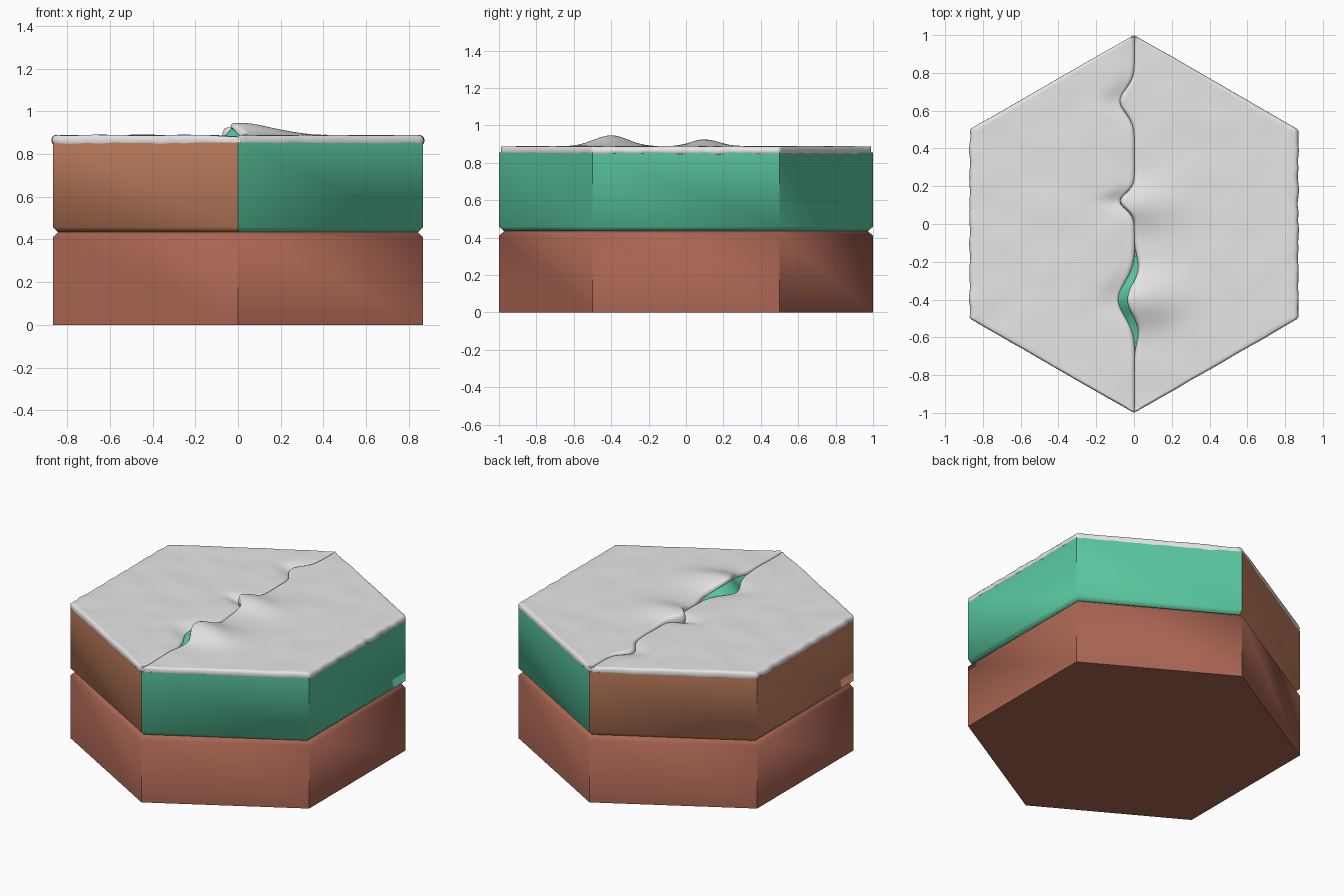
import bpy, bmesh, math
from mathutils import Vector, noise

cube = bpy.data.objects.get("Cube")
if cube:
    bpy.data.objects.remove(cube, do_unlink=True)


def material(name, rgb):
    m = bpy.data.materials.new(name)
    m.use_nodes = True
    m.diffuse_color = (*rgb, 1)
    m.node_tree.nodes["Principled BSDF"].inputs["Base Color"].default_value = (*rgb, 1)
    return m


RED_BROWN = material("red brown", (0.40, 0.13, 0.085))
TAN = material("tan brown", (0.57, 0.225, 0.12))
GREEN = material("green", (0.10, 0.58, 0.35))
WHITE = material("snow white", (0.8, 0.8, 0.8))


def loft(name, rings, mat, angle=50):
    """Skin a list of closed rings and cap both ends."""
    bm = bmesh.new()
    rows = [[bm.verts.new(p) for p in ring] for ring in rings]
    for low, high in zip(rows, rows[1:]):
        for i in range(len(low)):
            j = (i + 1) % len(low)
            bm.faces.new((low[i], low[j], high[j], high[i]))
    bm.faces.new(rows[0])
    bm.faces.new(rows[-1])
    bmesh.ops.recalc_face_normals(bm, faces=bm.faces[:])
    mesh = bpy.data.meshes.new(name)
    bm.to_mesh(mesh)
    bm.free()
    mesh.materials.append(mat)
    mesh.shade_smooth()
    mesh.set_sharp_from_angle(angle=math.radians(angle))
    obj = bpy.data.objects.new(name, mesh)
    bpy.context.collection.objects.link(obj)
    return obj


def hexagon(z, radius, corners=range(6)):
    """Corner 0 points to the back, the rest run round through +x."""
    return [(radius * math.sin(k * math.pi / 3), radius * math.cos(k * math.pi / 3), z)
            for k in corners]


# Foundation with a chamfered upper rim
loft("foundation", [hexagon(0, 1), hexagon(0.41, 1), hexagon(0.434, 0.972)], RED_BROWN)

# Two half blocks on top, chamfered below
for name, corners, mat in (("left_ground", range(0, 4), GREEN),
                           ("right_ground", range(3, 7), TAN)):
    loft(name, [hexagon(0.434, 0.972, corners), hexagon(0.458, 1, corners),
                hexagon(0.855, 1, corners)], mat)


def bell(v, centre, width, power=2):
    return math.exp(-abs((v - centre) / width) ** power)


def half_width(y):
    return min(math.sqrt(3) / 2, (1 - abs(y)) * math.sqrt(3))


def rough(x, y, scale, seed=0):
    return noise.noise(Vector((x * scale, y * scale, seed)))


def hump(y):
    return bell(y, -0.4, 0.13)


def folds(y):
    return bell(y, 0.65, 0.09) + bell(y, 0.12, 0.06)


def lift(x, y):
    side = bell(max(x, 0), 0, 0.22)
    return side * (0.058 * hump(y) + 0.036 * bell(y, 0.1, 0.11))


def wall_foot(y):
    return -0.075 * folds(y) - 0.085 * hump(y)


def raised_lip(y):
    return wall_foot(y) + 0.05 * bell(y, -0.4, 0.23, 4)


# Snow blankets: one cross-section per row from front to back
ROWS, COLS, ARC = 200, 28, 6


def snow_ring(y, s):
    inner = raised_lip(y) if s > 0 else wall_foot(y) + 0.006
    edge = half_width(y)
    edge += min(1, edge * 4) * (0.004 + 0.007 * rough(s, y, 14, 3))
    outer = s * edge
    r = min(0.022, abs(outer - inner) * 0.4)
    start, end = inner + s * r, outer - s * r

    def top(x):
        z = 0.888 + 0.004 * rough(x, y, 6, 1)
        if s > 0:
            return z + lift(x, y)
        return z - bell(x, inner, 0.08) * (0.006 + 0.016 * min(1, folds(y) + hump(y)))

    def bottom(x):
        z = 0.84 + 0.006 * rough(x, y, 10, 7)
        return z + (1.25 * lift(x, y) * min(1, 1.3 * hump(y)) if s > 0 else 0)

    xs = [start + (end - start) * (i / COLS) ** 1.4 for i in range(COLS + 1)]

    def arc(x, direction, down):
        mid, half = (top(x) + bottom(x)) / 2, (top(x) - bottom(x)) / 2
        pts = []
        for k in range(1, ARC):
            a = math.pi * (0.5 - k / ARC)
            pts.append((x + direction * r * math.cos(a), y, mid + half * math.sin(a)))
        return pts if down else pts[::-1]

    ring = [(x, y, top(x)) for x in xs] + arc(end, s, True)
    ring += [(x, y, bottom(x)) for x in reversed(xs)] + arc(start, -s, False)
    return ring


for name, s in (("left_snow", 1), ("right_snow", -1)):
    ys = [-0.99 + 1.98 * i / ROWS for i in range(ROWS + 1)]
    loft(name, [snow_ring(y, s) for y in ys], WHITE, 80)


# Ground ridge showing under the raised snow lip
def ridge_ring(y):
    foot, lip = wall_foot(y), raised_lip(y) + 0.004
    crest = 0.862 + lift(lip, y)
    return [(foot, y, 0.83), (foot, y, 0.862), (lip, y, crest),
            (lip + 0.1, y, 0.855 + lift(lip + 0.1, y) * 0.9),
            (0.3, y, 0.85), (0.3, y, 0.83)]


loft("ground_ridge", [ridge_ring(-0.63 + 0.46 * i / 40) for i in range(41)], GREEN, 40)
